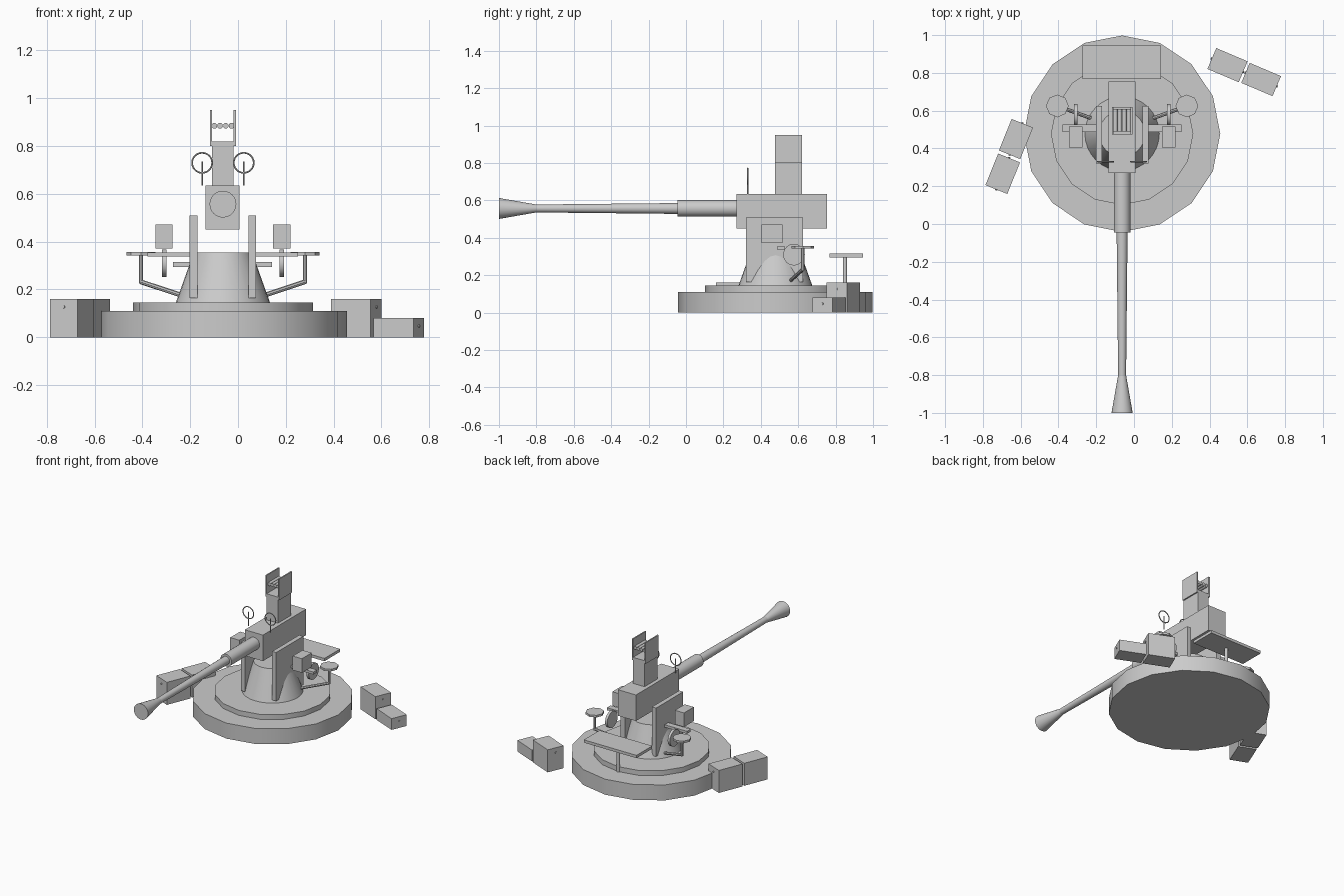
import bpy, math
from mathutils import Vector, Matrix

if "Cube" in bpy.data.objects:
    bpy.data.objects.remove(bpy.data.objects["Cube"])

grey = bpy.data.materials.new("plain grey")
grey.use_nodes = True
grey.diffuse_color = (0.6, 0.6, 0.6, 1)
grey.node_tree.nodes["Principled BSDF"].inputs["Base Color"].default_value = (0.6, 0.6, 0.6, 1)

CX, CY = -0.063, 0.478   # turning axis of the mount
BORE = 0.557             # height of the barrel axis


def finish(name, smooth=False):
    ob = bpy.context.object
    ob.name = name
    ob.data.materials.append(grey)
    if smooth:
        bpy.ops.object.transform_apply(location=False, rotation=False, scale=True)
        bpy.ops.object.shade_smooth_by_angle(angle=math.radians(31))
    return ob


def box(name, lo, hi):
    lo, hi = Vector(lo), Vector(hi)
    bpy.ops.mesh.primitive_cube_add(size=1, location=(lo + hi) / 2)
    bpy.context.object.scale = hi - lo
    return finish(name)


def rod(name, a, b, r1, r2=None, sides=16):
    """Cylinder or cone from point a to point b."""
    a, b = Vector(a), Vector(b)
    d = b - a
    bpy.ops.mesh.primitive_cone_add(
        vertices=sides, radius1=r1, radius2=r1 if r2 is None else r2,
        depth=d.length, location=(a + b) / 2,
        rotation=d.to_track_quat('Z', 'Y').to_euler())
    return finish(name, sides > 8)


# Round base, turntable and pedestal
rod("base", (CX, CY, 0), (CX, CY, 0.11), 0.52)
rod("turntable", (CX, CY, 0.11), (CX, CY, 0.145), 0.377)
rod("pedestal", (CX, CY, 0.145), (CX, CY, 0.355), 0.197, 0.122, 32)

# Gun body and barrel
box("receiver", (-0.135, 0.27, 0.45), (0.007, 0.755, 0.635))
rod("barrel_sleeve", (CX, 0.28, BORE), (CX, -0.045, BORE), 0.044, None, 24)
rod("barrel", (CX, -0.04, BORE), (CX, -0.81, BORE), 0.029, 0.021, 24)
rod("muzzle_flare", (CX, -0.8, BORE), (CX, -1, BORE), 0.021, 0.056, 24)

# Ammunition feed on top
box("feed_tower", (CX - 0.045, 0.475, 0.63), (CX + 0.045, 0.62, 0.82))
for i in range(4):
    x = CX + (i - 1.5) * 0.024
    rod("shell", (x, 0.49, 0.885), (x, 0.61, 0.885), 0.012, None, 12)

# Rear loading platform
box("platform", (-0.272, 0.768, 0.295), (0.142, 0.945, 0.315))
rod("platform_leg", (CX, 0.85, 0.11), (CX, 0.85, 0.3), 0.011, None, 12)

# Parts found on both sides of the mount
for side, s in (("left", 1), ("right", -1)):
    def sbox(name, x0, x1, y0, y1, z0, z1):
        xs = sorted((CX + s * x0, CX + s * x1))
        return box(side + name, (xs[0], y0, z0), (xs[1], y1, z1))

    sbox("_cradle_plate", 0.107, 0.139, 0.32, 0.625, 0.165, 0.51)
    sbox("_feed_guide", 0.045, 0.054, 0.475, 0.62, 0.8, 0.95)
    sbox("_control_bar", 0.13, 0.315, 0.487, 0.528, 0.337, 0.355)
    sbox("_control_box", 0.21, 0.282, 0.405, 0.515, 0.372, 0.472)

    # Handwheel
    x = CX + s * 0.246
    rod(side + "_handwheel", (x - 0.009, 0.577, 0.31), (x + 0.009, 0.577, 0.31), 0.058)

    # Seat on its bent arm
    x = CX + s * 0.343
    rod(side + "_seat", (x, 0.625, 0.342), (x, 0.625, 0.357), 0.06, None, 8)
    rod(side + "_seat_post", (x, 0.625, 0.226), (x, 0.625, 0.345), 0.009, None, 8)
    rod(side + "_seat_arm", (x, 0.625, 0.232), (CX + s * 0.15, 0.555, 0.168), 0.01, None, 8)

    # Ring sight
    x = CX + s * 0.087
    bpy.ops.mesh.primitive_torus_add(
        major_radius=0.042, minor_radius=0.0035, major_segments=24, minor_segments=8,
        location=(x, 0.33, 0.73), rotation=(math.pi / 2, 0, 0))
    finish(side + "_sight_ring", True)
    rod(side + "_sight_post", (x, 0.33, 0.635), (x, 0.33, 0.735), 0.003, None, 8)

# Ammunition crates around the base, with a small latch on each end
for x, y, width, height, turn in (
        (0.495, 0.841, 0.12, 0.16, -23), (0.673, 0.765, 0.115, 0.08, -23),
        (-0.625, 0.45, 0.122, 0.16, 68), (-0.695, 0.266, 0.125, 0.16, 68)):
    crate = box("crate", (x - 0.09, y - width / 2, 0), (x + 0.09, y + width / 2, height))
    crate.rotation_euler.z = math.radians(turn)
    axis = Matrix.Rotation(math.radians(turn), 3, 'Z') @ Vector((1, 0, 0))
    for end in (-1, 1):
        p = Vector((x, y, height - 0.033)) + axis * end * 0.088
        rod("crate_latch", p, p + axis * end * 0.007, 0.006, None, 8)
